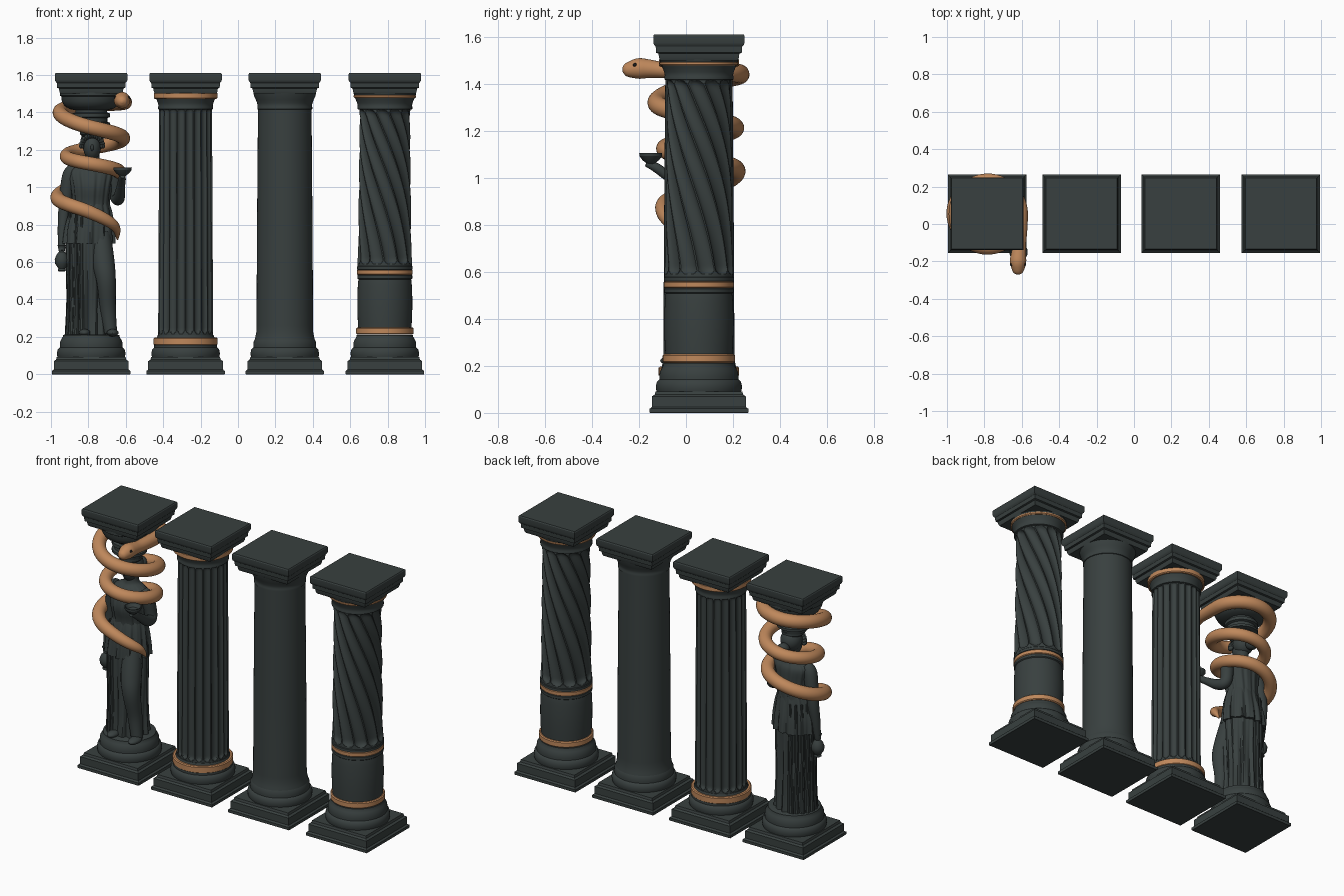
import bpy, math
from mathutils import Vector

CY = 0.055                       # depth of the column axes
COLS = [-0.785, -0.28, 0.25, 0.785]


def material(name, rgb):
    m = bpy.data.materials.new(name)
    m.diffuse_color = (*rgb, 1)
    return m


STONE = material("dark_stone", (0.040, 0.051, 0.050))
COPPER = material("copper", (0.52, 0.245, 0.105))
BLACK = material("eye_black", (0.01, 0.01, 0.01))


def skin(name, rings, mat):
    """Join rings of equal length into a closed tube."""
    n = len(rings[0])
    verts = [p for ring in rings for p in ring]
    faces = [(i * n + j, i * n + (j + 1) % n, (i + 1) * n + (j + 1) % n, (i + 1) * n + j)
             for i in range(len(rings) - 1) for j in range(n)]
    faces += [tuple(range(n))[::-1], tuple(range(len(verts) - n, len(verts)))]
    me = bpy.data.meshes.new(name)
    me.from_pydata(verts, [], faces)
    me.materials.append(mat)
    ob = bpy.data.objects.new(name, me)
    bpy.context.collection.objects.link(ob)
    return ob


def lathe(name, cx, prof, mat=STONE, seg=64, cy=CY):
    """Profile of (radius, z); seg=4 gives a square stack of half width r."""
    k, off = (math.sqrt(2), math.pi / 4) if seg == 4 else (1, 0)
    rings = [[(cx + k * r * math.cos(off + 2 * math.pi * j / seg),
               cy + k * r * math.sin(off + 2 * math.pi * j / seg), z) for j in range(seg)]
             for r, z in prof]
    return skin(name, rings, mat)


def spline(keys, n):
    """Smooth interpolation through tuples of any length."""
    out = []
    for i in range(len(keys) - 1):
        a, b, c, d = keys[max(i - 1, 0)], keys[i], keys[i + 1], keys[min(i + 2, len(keys) - 1)]
        for s in range(n):
            t = s / n
            out.append(tuple(0.5 * (2 * q + (r - p) * t + (2 * p - 5 * q + 4 * r - w) * t * t
                                    + (3 * q - p - 3 * r + w) * t ** 3)
                             for p, q, r, w in zip(a, b, c, d)))
    return out + [tuple(keys[-1])]


def tube(name, pts, mat=STONE, seg=20):
    """Sweep a circle along points (x, y, z, radius)."""
    P = [Vector(p[:3]) for p in pts]
    nrm, rings = Vector((0.31, 0.9, 0.2)), []
    for i, p in enumerate(P):
        t = (P[min(i + 1, len(P) - 1)] - P[max(i - 1, 0)]).normalized()
        nrm = (nrm - t * nrm.dot(t)).normalized()
        b, r = t.cross(nrm), max(pts[i][3], 0.002)
        rings.append([p + r * (nrm * math.cos(2 * math.pi * j / seg) + b * math.sin(2 * math.pi * j / seg))
                      for j in range(seg)])
    return skin(name, rings, mat)


def ball(name, loc, size, mat=STONE, seg=24):
    rings = []
    for i in range(15):
        a = math.pi * (0.02 + 0.96 * i / 14)
        rings.append([(loc[0] + size[0] * math.sin(a) * math.cos(2 * math.pi * j / seg),
                       loc[1] + size[1] * math.sin(a) * math.sin(2 * math.pi * j / seg),
                       loc[2] - size[2] * math.cos(a)) for j in range(seg)])
    return skin(name, rings, mat)


def fluted(name, cx, z0, z1, r0, r1, n, depth, twist=0.0, margin=0.02, w=0.84, rows=70):
    """Shaft with round-ended flutes, optionally twisted."""
    seg, rings = n * 12, []
    for i in range(rows + 1):
        t = 0.5 - 0.5 * math.cos(math.pi * i / rows)
        z, r = z0 + (z1 - z0) * t, r0 + (r1 - r0) * t
        L = math.pi * r / n * w
        d = min(1, max(0, (min(z - z0, z1 - z) - margin) / L))
        open_ = math.sqrt(1 - (1 - d) ** 2)
        turn, ring = -twist * t ** 1.4, []
        for j in range(seg):
            x = (((j + 0.5) % 12) / 12 - 0.5) * 2
            we = w * open_
            cut = depth * open_ * math.sqrt(1 - (x / we) ** 2) if abs(x) < we else 0
            a = 2 * math.pi * j / seg + turn
            ring.append((cx + (r - cut) * math.cos(a), CY + (r - cut) * math.sin(a), z))
        rings.append(ring)
    return skin(name, rings, STONE)


# Plinths, round bases and square capital slabs shared by all columns
for i, cx in enumerate(COLS):
    lathe(f"plinth_{i}", cx, [(.208, 0), (.21, .003), (.21, .018), (.203, .022), (.2, .026),
                              (.2, .07), (.188, .078), (.184, .092)], seg=4)
    lathe(f"base_moulding_{i}", cx, [(.178, .085), (.182, .1), (.183, .115), (.179, .132), (.172, .14),
                                     (.168, .143), (.168, .155), (.166, .175), (.158, .19),
                                     (.152, .2), (.15, .21)])
    lathe(f"abacus_{i}", cx, [(.165, 1.5), (.17, 1.512), (.172, 1.528), (.182, 1.532), (.184, 1.558),
                              (.191, 1.566), (.194, 1.575), (.194, 1.604), (.19, 1.61)], seg=4)
    if i:
        lathe(f"echinus_{i}", cx, [(.14, 1.415), (.147, 1.418), (.147, 1.43), (.145, 1.436), (.148, 1.45),
                                   (.155, 1.468), (.163, 1.485), (.168, 1.505)])


def band(name, cx, z0, z1, r):
    lathe(name, cx, [(r - .006, z0), (r, z0 + .005), (r, z1 - .005), (r - .006, z1)], COPPER)


# Straight fluted column
fluted("straight_fluted_shaft", COLS[1], .2, 1.44, .147, .141, 20, .013)
band("straight_lower_band", COLS[1], .155, .197, .171)
band("straight_upper_band", COLS[1], 1.472, 1.507, .17)

# Plain column
lathe("plain_shaft", COLS[2], [(.164, .17), (.157, .2), (.152, .225), (.151, .26), (.149, .7),
                               (.145, 1.2), (.143, 1.42)])

# Twisted column with drum
X4 = COLS[3]
lathe("drum", X4, spline([(.142, .24), (.146, .32), (.147, .4), (.144, .48), (.139, .52)], 4))
lathe("drum_collar", X4, [(.138, .505), (.147, .512), (.147, .528), (.143, .532), (.143, .558),
                          (.149, .56), (.149, .575), (.141, .585)])
fluted("twisted_fluted_shaft", X4, .575, 1.43, .146, .136, 12, .021, math.radians(115), w=.92, margin=.015)
band("twisted_lower_band", X4, .213, .25, .154)
band("twisted_middle_band", X4, .53, .56, .149)
band("twisted_upper_band", X4, 1.477, 1.495, .167)

# Statue column: bowl capital and stacked blocks over the head
X1 = COLS[0]
lathe("statue_capital", X1, [(.07, 1.3), (.075, 1.325), (.1, 1.33), (.1, 1.345), (.086, 1.35), (.086, 1.37),
                             (.1, 1.375), (.1, 1.395), (.085, 1.4), (.085, 1.412), (.115, 1.418),
                             (.143, 1.435), (.157, 1.46), (.16, 1.485), (.168, 1.49), (.168, 1.51)])
lathe("statue_pedestal", X1, [(.15, .2), (.148, .208), (.14, .212)])


def robe(name, keys, n=4, seg=160, phase=0.0):
    """Elliptical loft (z, cx, cy, rx, ry, fold depth) with vertical cloth folds."""
    rings = []
    for z, cx, cy, rx, ry, f in spline(keys, n):
        ring = []
        for j in range(seg):
            a = 2 * math.pi * j / seg
            k = 1 + f * (math.sin(13 * a + phase + 2 * z) + .5 * math.sin(23 * a - 3 * z + phase)) / 1.5
            ring.append((cx + rx * k * math.cos(a), cy + ry * k * math.sin(a), z))
        rings.append(ring)
    return skin(name, rings, STONE)


robe("gown", [(.2, -.795, .06, .118, .11, .10), (.35, -.795, .06, .112, .1, .10),
              (.6, -.795, .055, .118, .1, .07), (.78, -.795, .055, .122, .1, .05),
              (.9, -.788, .06, .1, .085, .04), (1.0, -.785, .05, .108, .092, .04),
              (1.08, -.785, .06, .122, .08, .03), (1.115, -.782, .065, .09, .058, .02),
              (1.14, -.78, .068, .045, .043, 0), (1.2, -.78, .068, .038, .04, 0)])
robe("gown_overfold", [(.7, -.797, .057, .135, .115, .09), (.78, -.795, .057, .13, .108, .07),
                       (.86, -.79, .058, .115, .095, .05), (.92, -.788, .06, .098, .082, .02)], phase=1.0)

# Forward leg pressing through the cloth, and feet
tube("bent_leg", spline([(-.735, .02, .75, .055), (-.72, -.02, .6, .06), (-.705, -.04, .5, .052),
                         (-.695, -.02, .35, .042), (-.68, -.02, .22, .034)], 6))
ball("forward_foot", (-.67, -.055, .222), (.032, .055, .02))
ball("rear_foot", (-.82, -.05, .222), (.03, .05, .02))

# Hanging cloth folds down one side and the back
for i in range(9):
    a = math.radians(105 + 18 * i)
    x, y = -.795 + .11 * math.cos(a), .058 + .1 * math.sin(a)
    tube(f"cloth_fold_{i}", spline([(x, y, .88, .006), (x - .004, y, .65, .013), (x, y, .4, .013),
                                    (x - .004, y, .205, .018)], 5), seg=10)

# Arms, jug and offering bowl
tube("hanging_arm", spline([(-.87, .062, 1.1, .03), (-.9, .064, 1.06, .04), (-.925, .075, .9, .034),
                            (-.937, .065, .78, .027), (-.942, .055, .69, .02), (-.942, .05, .66, .018)], 6))
tube("raised_arm", spline([(-.7, .062, 1.1, .03), (-.67, .064, 1.06, .04), (-.65, .075, .95, .035),
                           (-.637, .02, .945, .032), (-.625, -.08, 1.01, .022), (-.62, -.13, 1.045, .02),
                           (-.617, -.17, 1.06, .012)], 6))
lathe("jug", -.942, [(.016, .55), (.022, .555), (.018, .565), (.035, .59), (.038, .615), (.028, .64),
                     (.015, .655), (.015, .675), (.024, .69)], seg=24, cy=.05)
lathe("offering_bowl", -.617, [(.015, 1.05), (.016, 1.06), (.035, 1.075), (.048, 1.092), (.049, 1.105),
                               (.044, 1.105), (.03, 1.085), (.004, 1.08)], seg=32, cy=-.15)

# Head and hair
ball("head", (-.78, .055, 1.215), (.047, .056, .07))
ball("nose", (-.78, -.001, 1.212), (.008, .01, .018))
ball("hair", (-.78, .078, 1.245), (.062, .064, .066))
ball("hair_bun", (-.78, .16, 1.215), (.036, .042, .036))
for i in range(13):
    a = math.pi * i / 12
    ball(f"hair_curl_{i}", (-.78 + .056 * math.cos(a), .03 - .01 * math.sin(a), 1.22 + .055 * math.sin(a)),
         (.014, .02, .014), seg=12)
lathe("head_cushion", -.78, [(.05, 1.27), (.066, 1.285), (.066, 1.3), (.055, 1.312)], cy=.06)

# Snake: quarter-turn keys (quarter, axis x, coil radius, z, thickness), then the head
coil = [(.15, -.8, .16, .72, .004), (.4, -.8, .17, .795, .027), (1, -.8, .15, .87, .036),
        (2, -.795, .17, .945, .038), (3, -.79, .16, 1.03, .038), (4, -.785, .15, 1.08, .038),
        (5, -.785, .145, 1.125, .037), (6, -.785, .132, 1.165, .036), (7, -.785, .155, 1.21, .037),
        (8, -.785, .17, 1.26, .038), (9, -.785, .18, 1.32, .039), (10, -.785, .167, 1.4, .039),
        (11, -.785, .175, 1.44, .04), (12, -.785, .178, 1.455, .04)]
path = [(cx + r * math.cos(-q * math.pi / 2), CY + r * math.sin(-q * math.pi / 2), z, w)
        for q, cx, r, z, w in spline(coil, 14)]
path += spline([(-.606, .03, 1.455, .039), (-.608, -.04, 1.457, .037), (-.612, -.11, 1.46, .035),
                (-.617, -.16, 1.464, .04), (-.62, -.2, 1.465, .044), (-.62, -.235, 1.461, .036),
                (-.62, -.26, 1.457, .024), (-.62, -.27, 1.455, .006)], 5)
tube("snake", path, COPPER, 24)
for s in (-1, 1):
    ball("snake_eye", (-.62 + s * .035, -.217, 1.48), (.008, .009, .008), BLACK, 12)

# Smooth shading with sharp edges kept
bpy.ops.object.select_all(action='SELECT')
bpy.context.view_layer.objects.active = bpy.data.objects["snake"]
bpy.ops.object.shade_smooth_by_angle(angle=math.radians(32))
